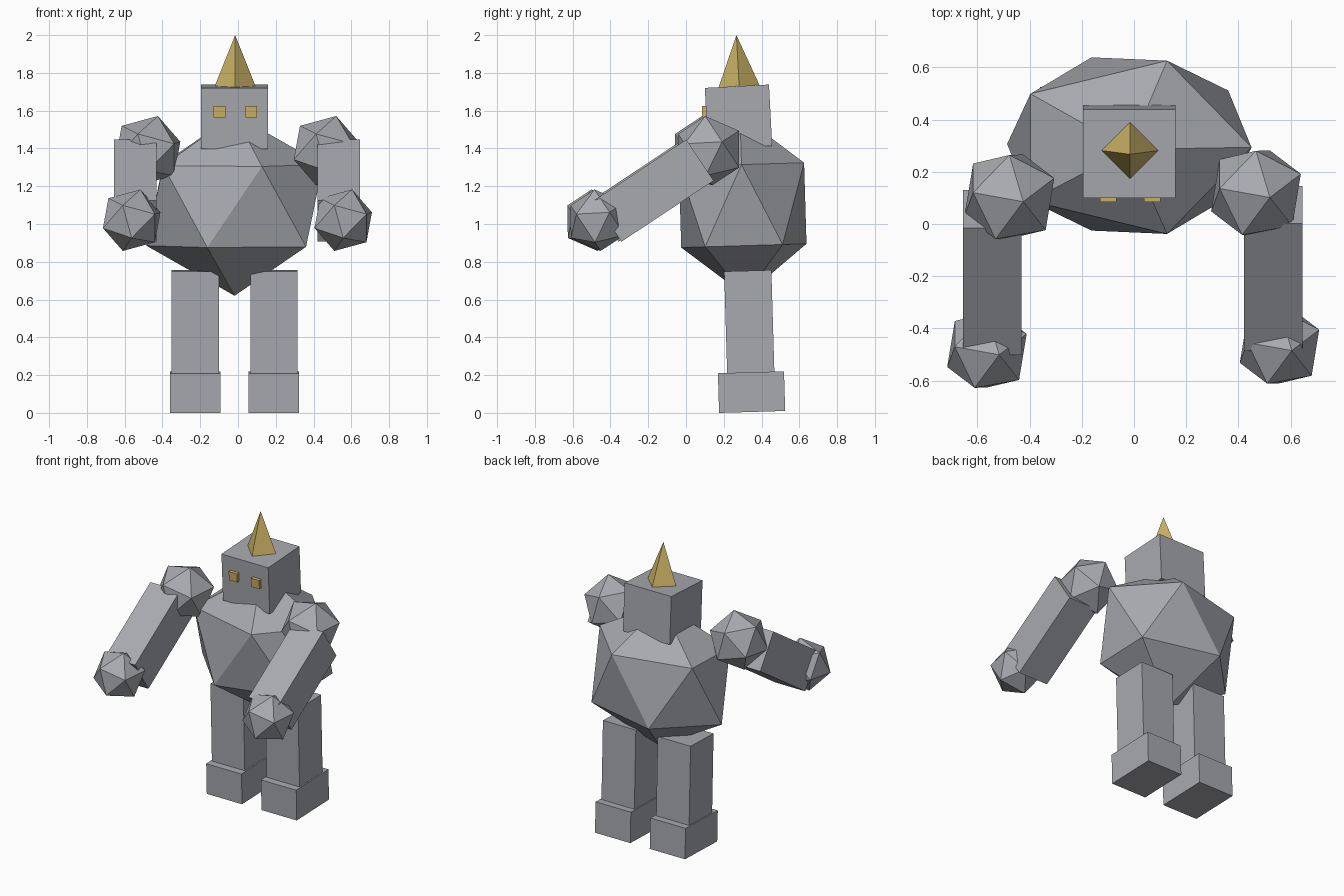
import bpy
import bmesh
from math import radians
from mathutils import Matrix

default = bpy.data.objects.get("Cube")
if default:
    bpy.data.objects.remove(default, do_unlink=True)


def make_material(name, color):
    mat = bpy.data.materials.new(name)
    mat.use_nodes = True
    mat.diffuse_color = (*color, 1)
    bsdf = next(n for n in mat.node_tree.nodes if n.type == 'BSDF_PRINCIPLED')
    bsdf.inputs["Base Color"].default_value = (*color, 1)
    return mat


stone = make_material("stone_grey", (0.39, 0.40, 0.43))
gold = make_material("gold", (0.60, 0.45, 0.13))


def add_part(name, shape, loc, size, tilt, mat):
    """Create a flat-shaded primitive, scaled, pitched about x and placed."""
    bm = bmesh.new()
    if shape == "box":
        bmesh.ops.create_cube(bm, size=1)
    elif shape == "rock":
        bmesh.ops.create_icosphere(bm, subdivisions=1, radius=1)
    else:
        bmesh.ops.create_cone(bm, cap_ends=True, segments=4,
                              radius1=1, radius2=0, depth=1)
        # turn the base so its corners point along the axes
        corner = max(bm.verts, key=lambda v: v.co.xy.length)
        if abs(corner.co.x) > 0.1 and abs(corner.co.y) > 0.1:
            bm.transform(Matrix.Rotation(radians(45), 4, 'Z'))
    bm.transform(Matrix.Diagonal((*size, 1)))
    mesh = bpy.data.meshes.new(name)
    bm.to_mesh(mesh)
    bm.free()
    mesh.materials.append(mat)
    obj = bpy.data.objects.new(name, mesh)
    obj.location = loc
    obj.rotation_euler = (radians(tilt), 0, 0)
    bpy.context.collection.objects.link(obj)
    return obj


MID = -0.018    # centre line of the figure
LEAN = 1.7      # slight forward pitch of body and legs
NOD = 3         # pitch of the head
REACH = -56.5   # pitch of the raised arms

# Torso and head
add_part("torso", "rock", (MID, 0.30, 1.10), (0.523, 0.39, 0.48), LEAN, stone)
add_part("head", "box", (MID, 0.278, 1.567), (0.355, 0.34, 0.325), NOD, stone)
add_part("horn", "cone", (MID + 0.003, 0.274, 1.865), (0.108, 0.108, 0.27), NOD, gold)

# Paired parts
for side, s in (("right", -1), ("left", 1)):
    dy = 0.008 * s
    add_part(side + "_eye", "box", (MID + 0.004 + 0.084 * s, 0.11, 1.595),
             (0.063, 0.05, 0.06), NOD, gold)
    add_part(side + "_leg", "box", (MID + 0.208 * s, 0.335, 0.48),
             (0.25, 0.25, 0.545), LEAN, stone)
    add_part(side + "_foot", "box", (MID + 0.208 * s, 0.347, 0.11),
             (0.268, 0.35, 0.21), LEAN, stone)
    add_part(side + "_shoulder", "rock", (-0.005 + 0.472 * s, 0.112 + dy, 1.388),
             (0.192,) * 3, REACH, stone)
    add_part(side + "_arm", "box", (-0.005 + 0.538 * s, -0.178 + dy, 1.177),
             (0.225, 0.262, 0.585), REACH, stone)
    add_part(side + "_hand", "rock", (-0.003 + 0.56 * s, -0.476 + dy, 1.02),
             (0.17,) * 3, REACH, stone)
